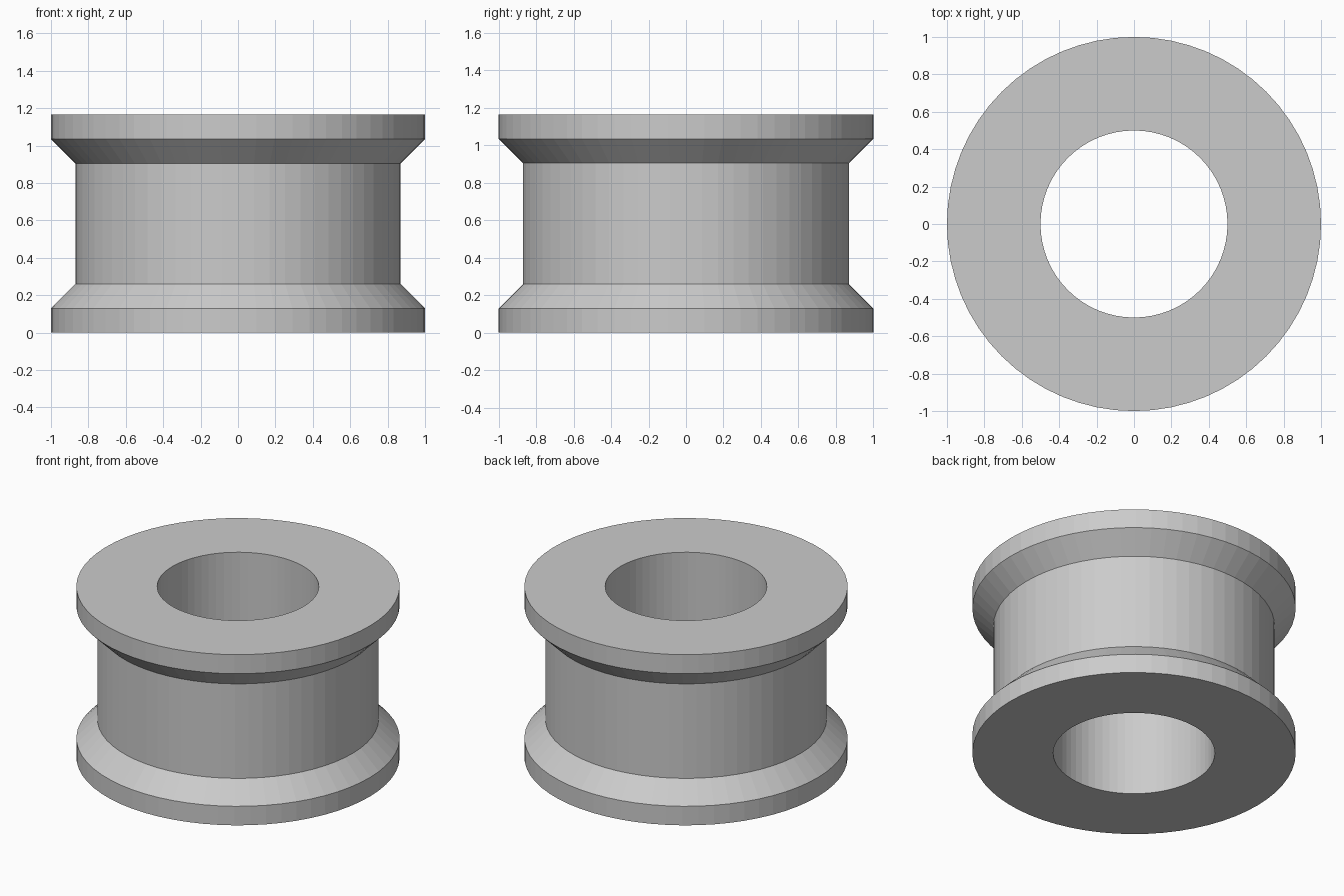
import bpy
import bmesh
from math import cos, sin, tau

cube = bpy.data.objects.get("Cube")
if cube:
    bpy.data.objects.remove(cube, do_unlink=True)

SEGMENTS = 64
HEIGHT = 1.165
RIM, BARREL, BORE = 1.0, 0.87, 0.5
LIP, SLOPE = 0.13, 0.26  # heights of the rim edge and the end of its bevel

# Plain grey finish
grey = bpy.data.materials.new("plain_grey")
grey.use_nodes = True
colour = (0.6, 0.6, 0.6, 1)
grey.diffuse_color = colour
grey.node_tree.nodes["Principled BSDF"].inputs["Base Color"].default_value = colour

# Closed cross-section: lower flange, its mirror at the top, and the bore
lower = [(BORE, 0), (RIM, 0), (RIM, LIP), (BARREL, SLOPE)]
upper = [(r, HEIGHT - z) for r, z in reversed(lower)]
profile = lower + upper

# Revolve the section into a flanged spool
bm = bmesh.new()
rings = []
for r, z in profile:
    angles = [tau * i / SEGMENTS for i in range(SEGMENTS)]
    rings.append([bm.verts.new((r * cos(a), r * sin(a), z)) for a in angles])
for ring, following in zip(rings, rings[1:] + rings[:1]):
    for i in range(SEGMENTS):
        j = (i + 1) % SEGMENTS
        bm.faces.new((ring[i], ring[j], following[j], following[i]))
bmesh.ops.recalc_face_normals(bm, faces=bm.faces)

mesh = bpy.data.meshes.new("flanged_spool")
bm.to_mesh(mesh)
bm.free()
mesh.materials.append(grey)
spool = bpy.data.objects.new("flanged_spool", mesh)
bpy.context.collection.objects.link(spool)
